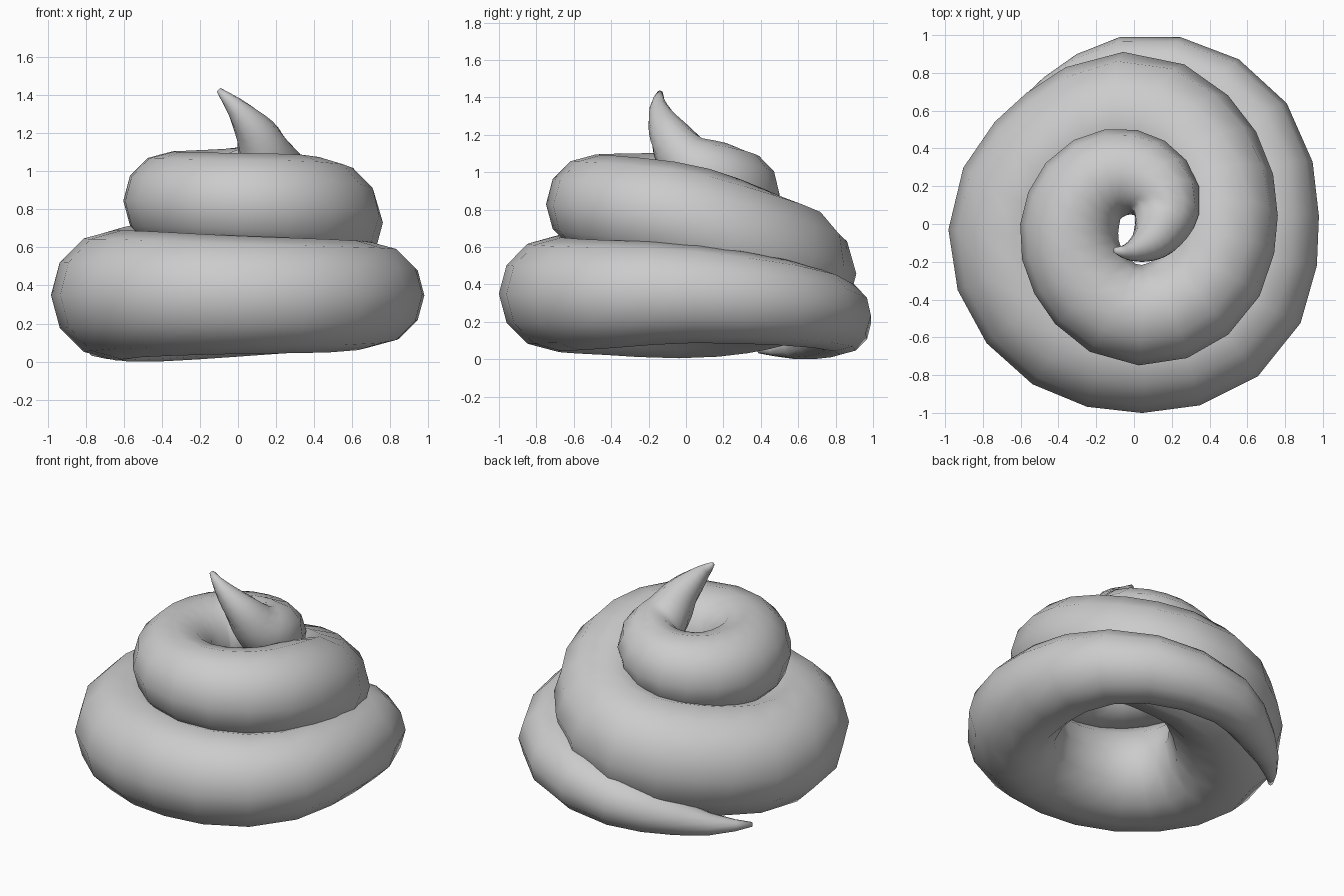
import bpy, bmesh
from math import cos, sin, pi, radians
from mathutils import Vector

if "Cube" in bpy.data.objects:
    bpy.data.objects.remove(bpy.data.objects["Cube"])

# Spiral keys: angle (deg, clockwise), path radius, tube radius, height
KEYS = [
    (153, .86, .015, .06), (137, .825, .065, .08), (118, .80, .12, .135),
    (90, .825, .175, .215), (45, .81, .225, .31), (0, .715, .265, .365),
    (-45, .745, .295, .36), (-90, .69, .31, .365), (-135, .675, .33, .37),
    (-180, .635, .345, .365), (-225, .55, .35, .41),
    (-270, .56, .35, .48), (-315, .495, .325, .61), (-360, .46, .30, .755),
    (-405, .49, .28, .82), (-450, .48, .265, .845), (-495, .395, .26, .855),
    (-540, .34, .26, .86), (-585, .31, .245, .88), (-630, .265, .23, .91),
    (-675, .215, .20, .985), (-720, .15, .155, 1.08), (-759, .13, .115, 1.20),
    (-797, .133, .075, 1.30), (-846, .17, .015, 1.44),
]
SIDES = 12
START, END = KEYS[0][0], KEYS[-1][0]


def slope(i):
    a, b = KEYS[max(i - 1, 0)], KEYS[min(i + 1, len(KEYS) - 1)]
    return [(q - p) / (b[0] - a[0]) for p, q in zip(a[1:], b[1:])]


def sample(ang):
    """Smooth cubic interpolation between keys."""
    i = next((k for k in range(len(KEYS) - 2) if ang >= KEYS[k + 1][0]), len(KEYS) - 2)
    h = KEYS[i + 1][0] - KEYS[i][0]
    t = (ang - KEYS[i][0]) / h
    out = []
    for p, q, m, n in zip(KEYS[i][1:], KEYS[i + 1][1:], slope(i), slope(i + 1)):
        out.append((2*t**3 - 3*t*t + 1)*p + (t**3 - 2*t*t + t)*h*m
                   + (3*t*t - 2*t**3)*q + (t**3 - t*t)*h*n)
    return out


def centre(ang):
    R, r, z = sample(ang)
    return Vector((R * cos(radians(ang)), R * sin(radians(ang)), z))


# Ring positions along the coil
angles = [START, 146, 135, 122, 108, 94]
while angles[-1] > -690:
    angles.append(angles[-1] - 18)
last = angles[-1]
angles += [last + (END - last) * k / 11 for k in range(1, 12)]

# Tapered tube swept along the spiral
bm = bmesh.new()
rings = []
for a in angles:
    c, r = centre(a), sample(a)[1]
    t = (centre(max(a - 2, END)) - centre(min(a + 2, START))).normalized()
    side = t.cross(Vector((0, 0, 1))).normalized()
    up = side.cross(t)
    rings.append([bm.verts.new(c + r * (cos(2*pi*k/SIDES) * side + sin(2*pi*k/SIDES) * up))
                  for k in range(SIDES)])
for A, B in zip(rings, rings[1:]):
    for k in range(SIDES):
        j = (k + 1) % SIDES
        bm.faces.new((A[k], A[j], B[j], B[k]))
bm.faces.new(rings[0])
bm.faces.new(rings[-1])
bmesh.ops.recalc_face_normals(bm, faces=bm.faces)
for f in bm.faces:
    f.smooth = True
zmin = min(v.co.z for v in bm.verts)
bmesh.ops.translate(bm, verts=bm.verts, vec=(0, 0, -zmin))

me = bpy.data.meshes.new("coiled_swirl")
bm.to_mesh(me)
bm.free()
obj = bpy.data.objects.new("coiled_swirl", me)
bpy.context.collection.objects.link(obj)
